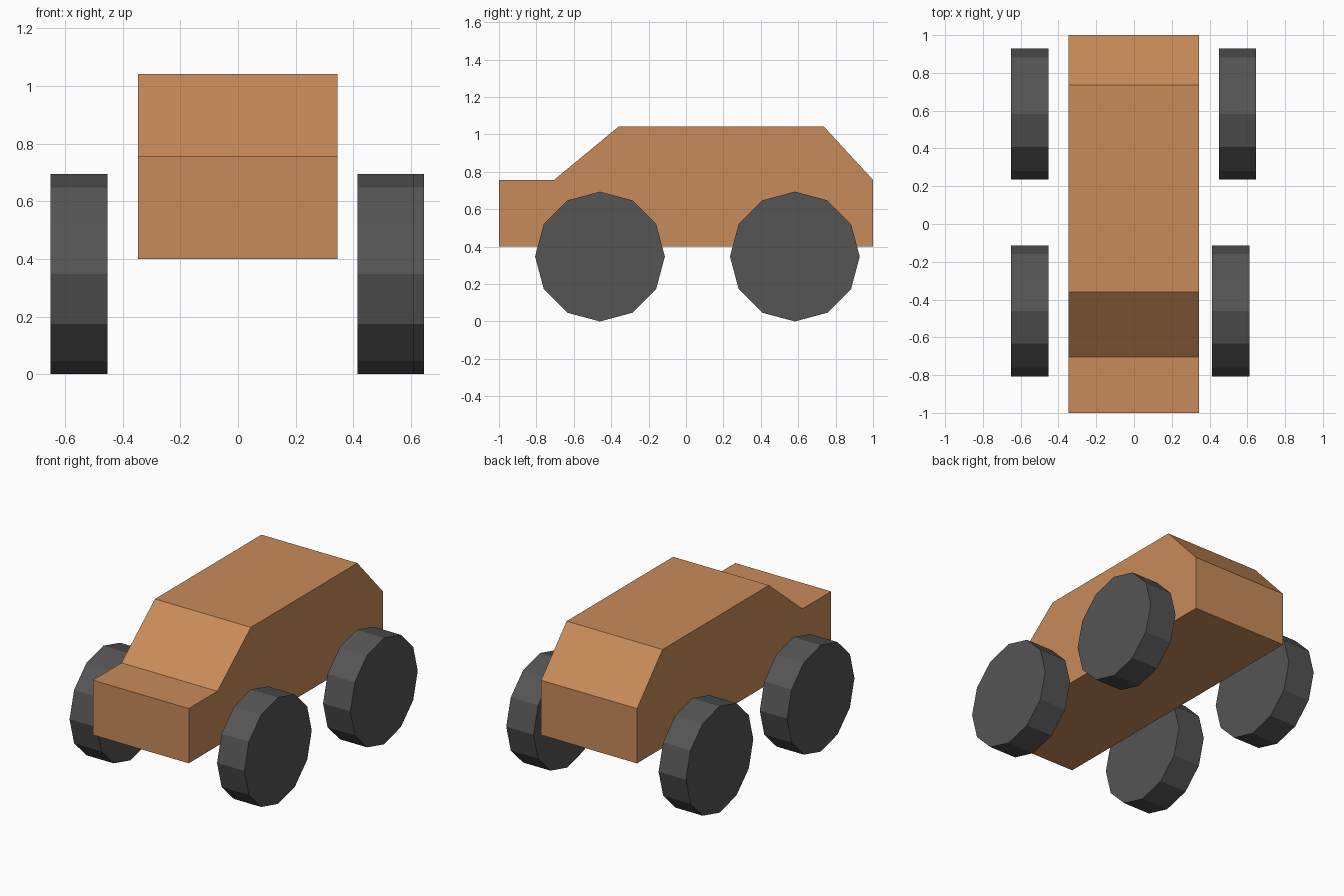
import bpy, bmesh, math
from mathutils import Matrix

if "Cube" in bpy.data.objects:
    bpy.data.objects.remove(bpy.data.objects["Cube"])


def material(name, rgb):
    m = bpy.data.materials.new(name)
    m.diffuse_color = (*rgb, 1.0)
    m.use_nodes = True
    m.node_tree.nodes["Principled BSDF"].inputs["Base Color"].default_value = m.diffuse_color
    return m


def extrude_profile(name, profile, x0, x1, mat):
    """Extrude a closed (y, z) outline along x."""
    bm = bmesh.new()
    face = bm.faces.new([bm.verts.new((x0, y, z)) for y, z in profile])
    ext = bmesh.ops.extrude_face_region(bm, geom=[face])
    verts = [g for g in ext["geom"] if isinstance(g, bmesh.types.BMVert)]
    bmesh.ops.translate(bm, verts=verts, vec=(x1 - x0, 0, 0))
    bmesh.ops.recalc_face_normals(bm, faces=bm.faces)
    mesh = bpy.data.meshes.new(name)
    bm.to_mesh(mesh)
    bm.free()
    mesh.materials.append(mat)
    obj = bpy.data.objects.new(name, mesh)
    bpy.context.collection.objects.link(obj)
    return obj


tan = material("tan_paint", (0.58, 0.26, 0.10))
rubber = material("dark_rubber", (0.09, 0.09, 0.09))

# Car body: hood, sloped windshield, roof, sloped rear
body = [(-1.0, 0.40), (1.0, 0.40), (1.0, 0.757), (0.737, 1.042),
        (-0.36, 1.042), (-0.705, 0.757), (-1.0, 0.757)]
extrude_profile("car_body", body, -0.347, 0.345, tan)

# Twelve-sided wheels standing clear of the body
R, SIDES = 0.347, 12
WIDTH = 0.197
wheels = {"wheel_front_left": (-0.65, -0.46), "wheel_back_left": (-0.65, 0.582),
          "wheel_front_right": (0.414, -0.46), "wheel_back_right": (0.449, 0.582)}
for name, (x, y) in wheels.items():
    ring = [(y + R * math.sin(math.tau * i / SIDES),
             R + R * math.cos(math.tau * i / SIDES)) for i in range(SIDES)]
    extrude_profile(name, ring, x, x + WIDTH, rubber)
